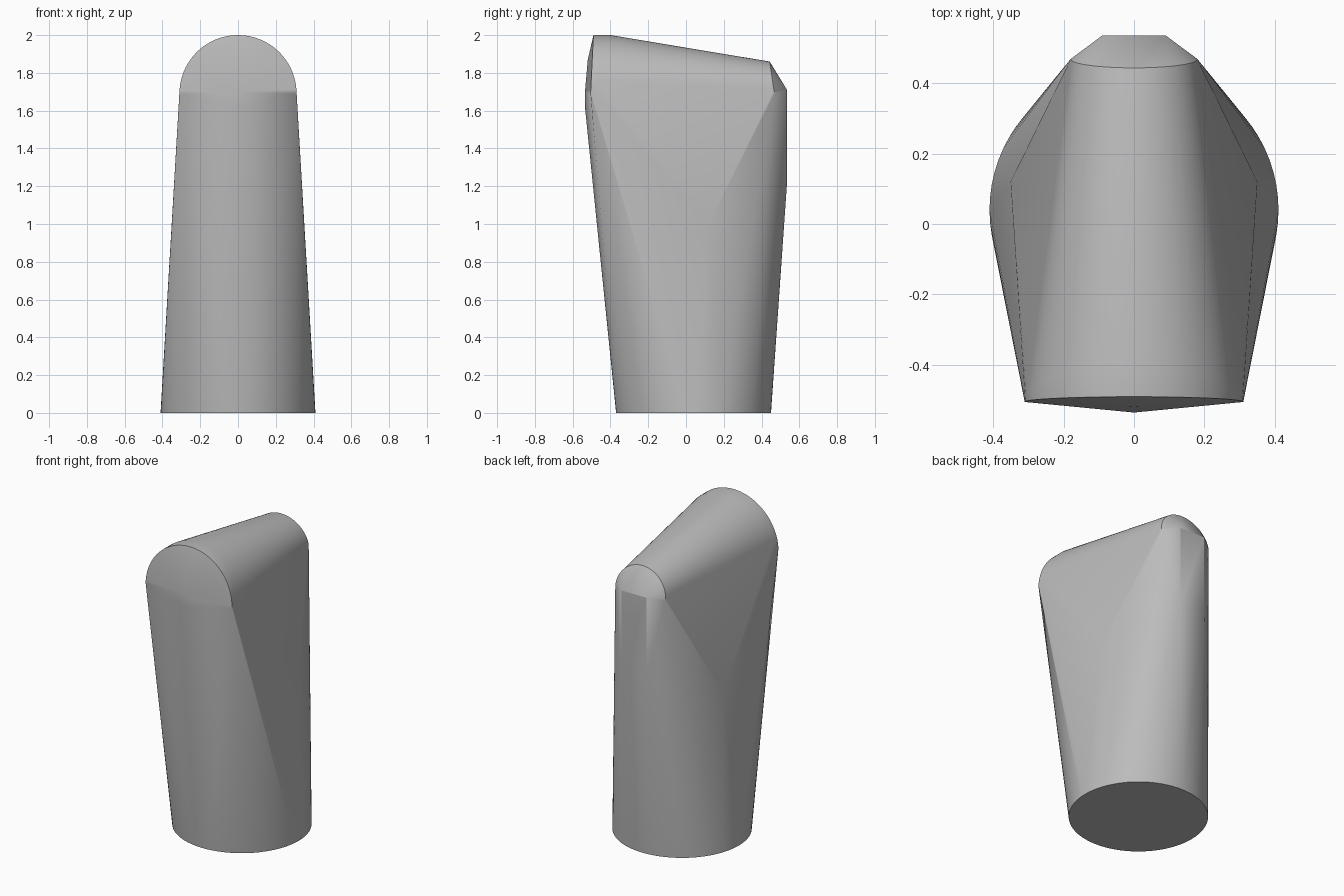
import bpy
import bmesh
from math import sin, cos, pi, radians

cube = bpy.data.objects.get("Cube")
if cube:
    bpy.data.objects.remove(cube, do_unlink=True)

grey = bpy.data.materials.new("plain grey")
grey.use_nodes = True
colour = (0.5, 0.5, 0.5, 1)
grey.diffuse_color = colour
grey.node_tree.nodes["Principled BSDF"].inputs["Base Color"].default_value = colour


def arch(half_width, rise, y_side, y_top, spring=1.69, steps=40):
    """Half-round outline whose depth shifts from the springing to the crown."""
    points = []
    for i in range(steps + 1):
        a = pi * i / steps
        y = y_side + (y_top - y_side) * sin(a)
        points.append((half_width * cos(a), y, spring + rise * sin(a)))
    return points


# Round foot
points = [(0.41 * cos(2 * pi * i / 72), 0.04 + 0.41 * sin(2 * pi * i / 72), 0)
          for i in range(72)]

# Large front arch, its crown land, and the smaller rear arch
points += arch(0.31, 0.31, -0.505, -0.49)
points += arch(0.31, 0.31, -0.505, -0.40)
points += arch(0.18, 0.17, 0.468, 0.443)

# Shallow ridge down the middle of the front
points += [(0, -0.535, 1.62), (0, -0.535, 1.70), (0, -0.52, 1.87)]

# Flat strip at the back and the shoulder on each side
for side in (-1, 1):
    points += [(side * 0.09, 0.535, 1.22), (side * 0.09, 0.535, 1.71),
               (side * 0.35, 0.12, 1.0)]

# Skin stretched over the outlines
bm = bmesh.new()
for p in points:
    bm.verts.new(p)
bmesh.ops.remove_doubles(bm, verts=bm.verts, dist=0.0005)
hull = bmesh.ops.convex_hull(bm, input=bm.verts)
bmesh.ops.delete(bm, geom=[g for g in hull["geom_interior"]
                           if isinstance(g, bmesh.types.BMVert)], context="VERTS")
bmesh.ops.dissolve_limit(bm, angle_limit=radians(0.2), verts=bm.verts, edges=bm.edges)
bmesh.ops.recalc_face_normals(bm, faces=bm.faces)
mesh = bpy.data.meshes.new("tapered_body")
bm.to_mesh(mesh)
bm.free()
mesh.materials.append(grey)
body = bpy.data.objects.new("tapered_body", mesh)
bpy.context.collection.objects.link(body)

# Smooth sides with crisp rims
bpy.ops.object.select_all(action="DESELECT")
body.select_set(True)
bpy.context.view_layer.objects.active = body
bpy.ops.object.shade_smooth_by_angle(angle=radians(30))
